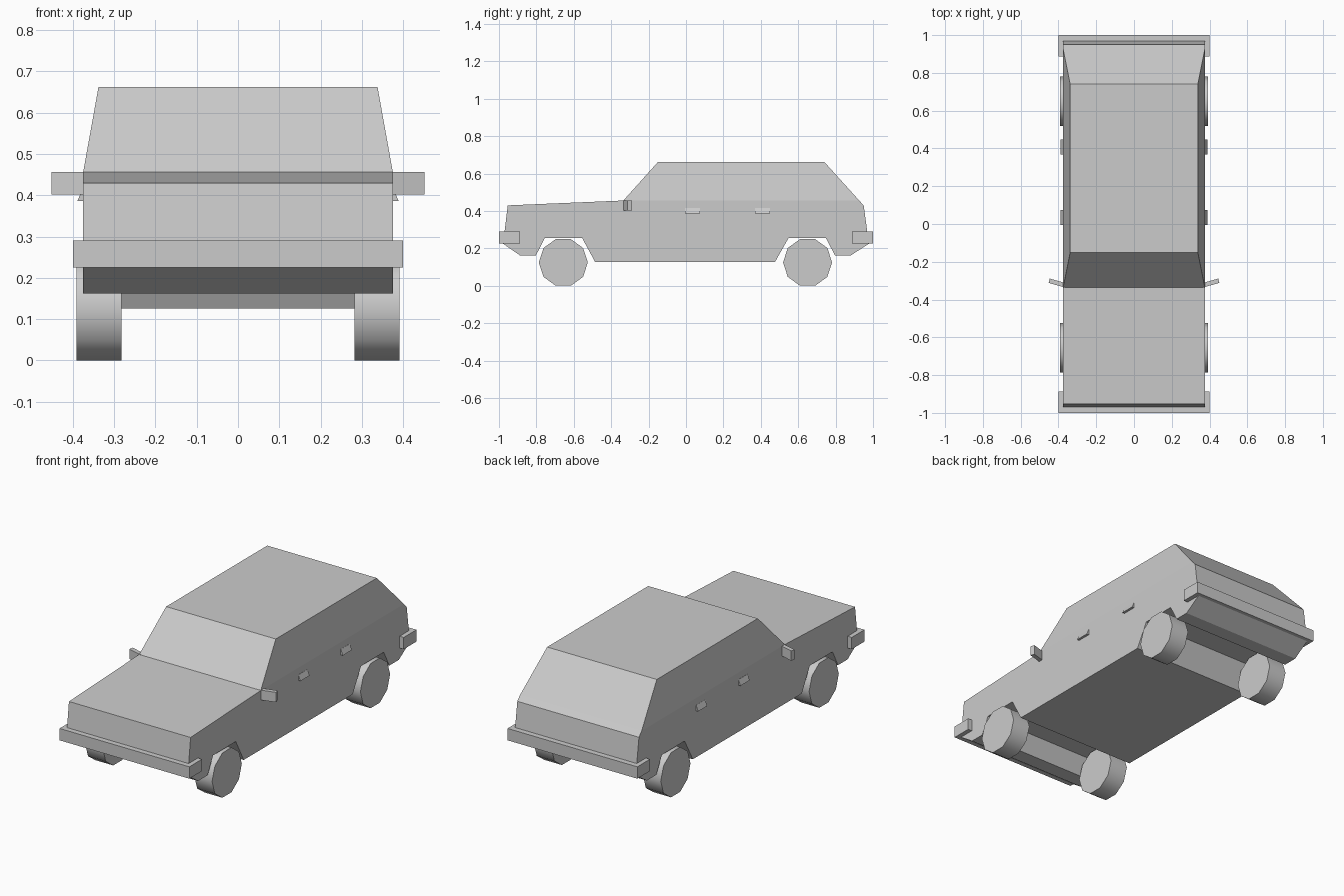
import bpy
import bmesh
from math import cos, sin, pi, radians

old = bpy.data.objects.get("Cube")
if old:
    bpy.data.objects.remove(old, do_unlink=True)

grey = bpy.data.materials.new("plain grey")
grey.use_nodes = True
colour = (0.6, 0.6, 0.6, 1)
grey.diffuse_color = colour
grey.node_tree.nodes["Principled BSDF"].inputs["Base Color"].default_value = colour


def prism(name, outline, place, start, end, shape=None):
    """Sweep a 2D outline from start to end; place(a, b, t) gives each point."""
    bm = bmesh.new()
    ends = [[bm.verts.new(place(a, b, t)) for a, b in outline] for t in (start, end)]
    bm.faces.new(ends[0])
    bm.faces.new(ends[1][::-1])
    n = len(outline)
    for i in range(n):
        j = (i + 1) % n
        bm.faces.new((ends[0][j], ends[0][i], ends[1][i], ends[1][j]))
    if shape:
        shape(bm)
    bmesh.ops.recalc_face_normals(bm, faces=bm.faces)
    mesh = bpy.data.meshes.new(name)
    bm.to_mesh(mesh)
    bm.free()
    mesh.materials.append(grey)
    ob = bpy.data.objects.new(name, mesh)
    bpy.context.collection.objects.link(ob)
    return ob


def along_x(y, z, x):
    return (x, y, z)


def along_z(x, y, z):
    return (x, y, z)


def smooth(ob):
    bpy.ops.object.select_all(action="DESELECT")
    ob.select_set(True)
    bpy.context.view_layer.objects.active = ob
    bpy.ops.object.shade_smooth_by_angle(angle=radians(40))


# Body: side profile with wheel arches, leaning inwards above the belt line
BELT, ROOF, HALF = 0.456, 0.662, 0.375
profile = [
    (-0.953, 0.43), (-0.335, BELT), (-0.15, ROOF), (0.74, ROOF),
    (0.926, BELT), (0.95, 0.43), (0.978, 0.225), (0.88, 0.162),
    (0.797, 0.162), (0.748, 0.255), (0.548, 0.255), (0.475, 0.126),
    (-0.485, 0.126), (-0.555, 0.255), (-0.755, 0.255), (-0.803, 0.162),
    (-0.887, 0.162), (-0.978, 0.225),
]


def lean_cabin(bm):
    bmesh.ops.bisect_plane(bm, geom=bm.verts[:] + bm.edges[:] + bm.faces[:],
                           plane_co=(0, 0, BELT), plane_no=(0, 0, 1))
    for v in bm.verts:
        if v.co.z > BELT + 0.01:
            v.co.x *= 0.338 / HALF


prism("body", profile, along_x, -HALF, HALF, lean_cabin)

# Bumpers wrapping around both ends
for name, s in (("front_bumper", -1), ("rear_bumper", 1)):
    prism(name, [(s, 0.225), (s, 0.291), (s * 0.888, 0.291), (s * 0.888, 0.225)],
          along_x, -0.4, 0.4)

for side, s in (("left", 1), ("right", -1)):
    # Ten-sided wheels
    for end, y in (("front", -0.656), ("rear", 0.65)):
        ring = [(y + 0.131 * cos(i * pi / 5), 0.125 + 0.131 * sin(i * pi / 5))
                for i in range(10)]
        smooth(prism(f"{end}_{side}_wheel", ring, along_x, s * 0.282, s * 0.391))

    # Door handles: wedges that flare out towards the bottom
    wedge = [(s * 0.37, 0.417), (s * 0.376, 0.417), (s * 0.389, 0.386), (s * 0.37, 0.386)]
    for end, y in (("front", -0.005), ("rear", 0.368)):
        prism(f"{end}_{side}_handle", wedge, lambda x, z, t: (x, t, z), y, y + 0.08)

    # Door mirrors, swept back
    mirror = [(s * 0.365, -0.336), (s * 0.452, -0.312),
              (s * 0.446, -0.289), (s * 0.365, -0.312)]
    prism(f"{side}_mirror", mirror, along_z, 0.402, 0.457)
